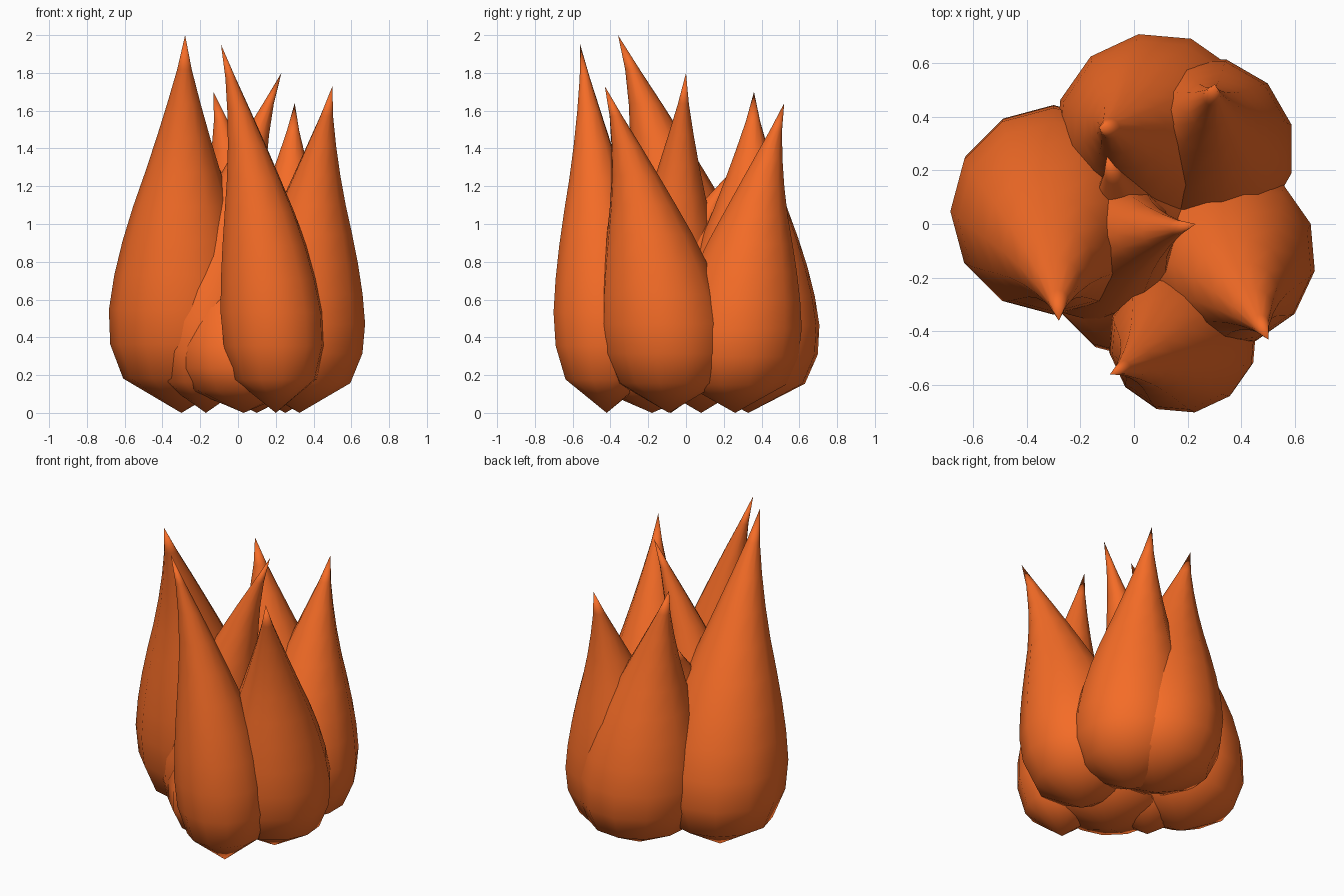
import bpy, bmesh, math

if "Cube" in bpy.data.objects:
    bpy.data.objects.remove(bpy.data.objects["Cube"])

SIDES = 12
# relative radius at evenly spaced heights between base point and tip
PROFILE = [0.80, 0.98, 1.0, 0.93, 0.82, 0.68, 0.52, 0.37, 0.23, 0.10]

mat = bpy.data.materials.new("flame_orange")
mat.diffuse_color = (0.91, 0.15, 0.02, 1)
mat.use_nodes = True
mat.node_tree.nodes["Principled BSDF"].inputs["Base Color"].default_value = mat.diffuse_color


def flame(name, base, tip, radius, turn=0.0):
    """Teardrop whose centre line bends towards the tip."""
    bm = bmesh.new()
    bx, by = base
    tx, ty, h = tip
    n = len(PROFILE) + 1
    rings = []
    for k, p in enumerate(PROFILE, 1):
        t = k / n
        cx, cy = bx + (tx - bx) * t * t, by + (ty - by) * t * t
        ring = []
        for i in range(SIDES):
            a = 2 * math.pi * i / SIDES + math.radians(turn)
            ring.append(bm.verts.new((cx + radius * p * math.cos(a),
                                      cy + radius * p * math.sin(a), h * t)))
        rings.append(ring)
    bottom = bm.verts.new((bx, by, 0))
    top = bm.verts.new(tip)
    for i in range(SIDES):
        j = (i + 1) % SIDES
        bm.faces.new((bottom, rings[0][j], rings[0][i]))
        for a, b in zip(rings, rings[1:]):
            bm.faces.new((a[i], a[j], b[j], b[i]))
        bm.faces.new((rings[-1][i], rings[-1][j], top))
    for f in bm.faces:
        f.smooth = True
    me = bpy.data.meshes.new(name)
    bm.to_mesh(me)
    bm.free()
    me.materials.append(mat)
    ob = bpy.data.objects.new(name, me)
    bpy.context.collection.objects.link(ob)


# outer flames
flame("left_flame", (-0.30, 0.08), (-0.28, -0.36, 2.0), 0.385)
flame("front_flame", (0.20, -0.42), (-0.09, -0.56, 1.95), 0.275, 10)
flame("right_flame", (0.325, -0.09), (0.50, -0.43, 1.73), 0.34, -10)
flame("back_right_flame", (0.25, 0.26), (0.30, 0.52, 1.64), 0.345, 15)
flame("back_flame", (0.10, 0.33), (-0.13, 0.36, 1.70), 0.38, 10)
# inner flames
flame("centre_flame", (-0.17, -0.08), (0.23, 0.0, 1.80), 0.29)
flame("small_inner_flame", (0.03, -0.18), (-0.10, 0.26, 1.30), 0.345)
